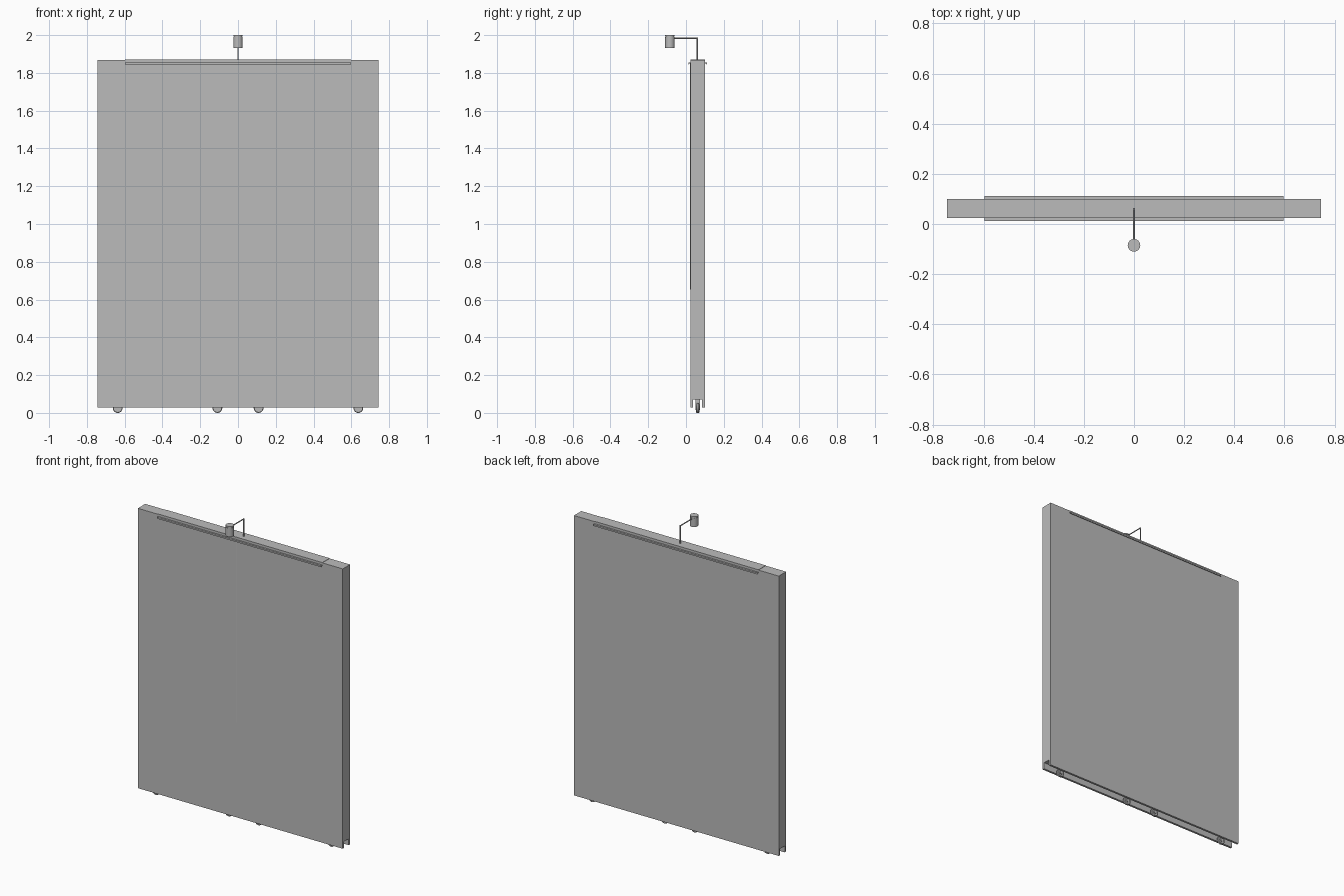
import bpy, bmesh, math
from mathutils import Vector

if "Cube" in bpy.data.objects:
    bpy.data.objects.remove(bpy.data.objects["Cube"])

YC = 0.062  # centre plane of the panel
GREY = bpy.data.materials.new("dark_grey")
GREY.diffuse_color = (0.5, 0.5, 0.5, 1)
GREY.use_nodes = True
GREY.node_tree.nodes["Principled BSDF"].inputs["Base Color"].default_value = GREY.diffuse_color


def box(name, x0, x1, y0, y1, z0, z1):
    bm = bmesh.new()
    bmesh.ops.create_cube(bm, size=1)
    for v in bm.verts:
        v.co = Vector(((x0 + x1) / 2 + v.co.x * (x1 - x0),
                       (y0 + y1) / 2 + v.co.y * (y1 - y0),
                       (z0 + z1) / 2 + v.co.z * (z1 - z0)))
    return finish(name, bm)


def extrude_x(name, profile, x0, x1):
    bm = bmesh.new()
    face = bm.faces.new([bm.verts.new((x0, y, z)) for y, z in profile])
    new = bmesh.ops.extrude_face_region(bm, geom=[face])["geom"]
    bmesh.ops.translate(bm, vec=(x1 - x0, 0, 0),
                        verts=[g for g in new if isinstance(g, bmesh.types.BMVert)])
    # close the starting end if the extrusion consumed it
    bmesh.ops.holes_fill(bm, edges=[e for e in bm.edges if e.is_boundary])
    return finish(name, bm)


def rod(name, a, b, r, sides=24):
    a, b = Vector(a), Vector(b)
    bm = bmesh.new()
    bmesh.ops.create_cone(bm, cap_ends=True, segments=sides, radius1=r, radius2=r,
                          depth=(b - a).length)
    rot = (b - a).to_track_quat('Z', 'Y')
    for v in bm.verts:
        v.co = rot @ v.co + (a + b) / 2
    return finish(name, bm, smooth=True)


def finish(name, bm, smooth=False):
    bmesh.ops.recalc_face_normals(bm, faces=bm.faces)
    mesh = bpy.data.meshes.new(name)
    bm.to_mesh(mesh)
    bm.free()
    mesh.materials.append(GREY)
    ob = bpy.data.objects.new(name, mesh)
    bpy.context.collection.objects.link(ob)
    if smooth:
        bpy.context.view_layer.objects.active = ob
        ob.select_set(True)
        bpy.ops.object.shade_smooth_by_angle()
        ob.select_set(False)
    return ob


# Panel with an open wheel channel along the bottom
y0, y1, s0, s1 = YC - 0.038, YC + 0.038, YC - 0.024, YC + 0.024
extrude_x("panel", [(y0, 0.028), (s0, 0.028), (s0, 0.07), (s1, 0.07),
                    (s1, 0.028), (y1, 0.028), (y1, 1.868), (y0, 1.868)], -0.745, 0.745)

# Top cap plate and the narrow ledges hooked on both faces
box("top_cap", -0.597, 0.597, y0, y1, 1.866, 1.870)
for side, label in ((-1, "front"), (1, "back")):
    prof = [(0.037, 1.850), (0.046, 1.850), (0.046, 1.844), (0.050, 1.844),
            (0.050, 1.854), (0.037, 1.854)]
    extrude_x(label + "_ledge", [(YC + side * y, z) for y, z in prof], -0.597, 0.597)

# Thin pull cord lying against the front face
rod("pull_cord", (-0.025, y0 - 0.001, 0.652), (-0.025, y0 - 0.001, 1.851), 0.0015, 8)

# Lamp on a bent arm
rod("lamp_post", (0, 0.06, 1.865), (0, 0.06, 1.987), 0.0035, 12)
rod("lamp_arm", (0, 0.063, 1.984), (0, -0.064, 1.984), 0.0035, 12)
rod("lamp_body", (0, -0.085, 1.932), (0, -0.085, 1.990), 0.025, 32)
rod("lamp_neck", (0, -0.085, 1.989), (0, -0.085, 1.993), 0.022, 32)
rod("lamp_cap", (0, -0.085, 1.992), (0, -0.085, 2.0), 0.025, 32)

# Wheels in forks under the channel
for i, x in enumerate((-0.637, -0.109, 0.109, 0.637)):
    r = 0.026
    bm = bmesh.new()
    prof = [(0.010, -0.006), (0.018, -0.006), (0.018, -0.009), (r - 0.003, -0.009), (r, -0.005),
            (r, 0.005), (r - 0.003, 0.009), (0.018, 0.009), (0.018, 0.006), (0.010, 0.006)]
    vs = [bm.verts.new((x + rr, YC + dy, r)) for rr, dy in prof]
    edges = [bm.edges.new((vs[k], vs[(k + 1) % len(vs)])) for k in range(len(vs))]
    bmesh.ops.spin(bm, geom=vs + edges, cent=(x, YC, r), axis=(0, 1, 0),
                   angle=math.tau, steps=32, use_merge=True)
    bmesh.ops.remove_doubles(bm, verts=bm.verts, dist=1e-5)
    finish(f"wheel_{i}", bm, smooth=True)
    rod(f"axle_{i}", (x, YC - 0.012, r), (x, YC + 0.012, r), 0.0105, 16)
    box(f"fork_top_{i}", x - 0.012, x + 0.012, YC - 0.012, YC + 0.012, 0.056, 0.071)
    for s, label in ((-1, "front"), (1, "back")):
        box(f"fork_{label}_{i}", x - 0.01, x + 0.01,
            YC + s * 0.0105 - 0.0015, YC + s * 0.0105 + 0.0015, 0.018, 0.058)
